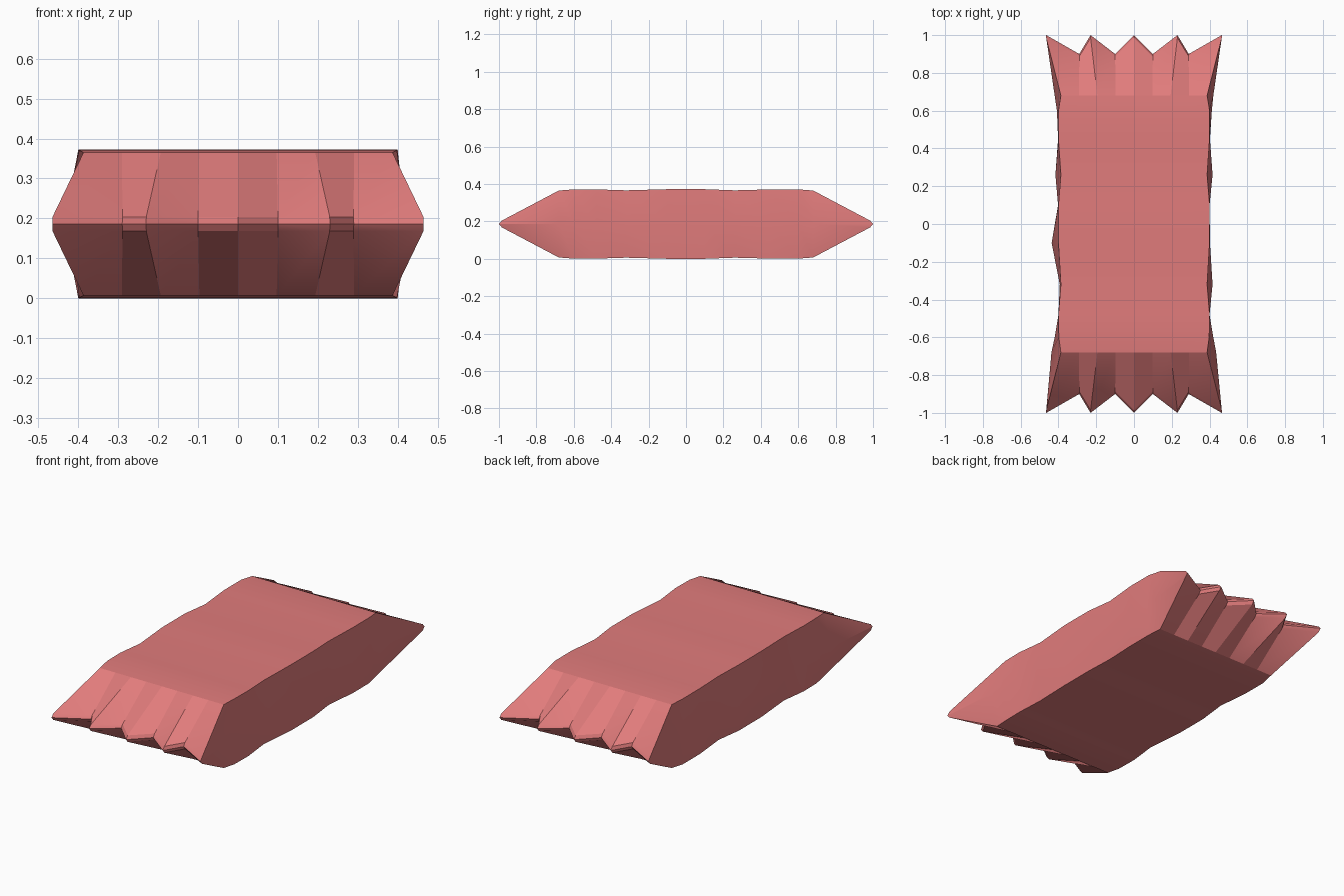
import bpy, bmesh

if "Cube" in bpy.data.objects:
    bpy.data.objects.remove(bpy.data.objects["Cube"])

MID = 0.187
# crimp columns: (x at the toothed edge, is a tooth tip)
TEETH = [(-0.465, 1), (-0.29, 0), (-0.23, 1), (-0.1, 0), (0, 1),
         (0.1, 0), (0.23, 1), (0.29, 0), (0.465, 1)]
BODY = [-1, -0.75, -0.5, -0.25, 0, 0.25, 0.5, 0.75, 1]

# body stations: y, top edge half width, left seam x, right seam x, top height
STATIONS = [
    (-0.68, 0.387, -0.437, 0.435, 0.366),
    (-0.60, 0.398, -0.42, 0.42, 0.372),
    (-0.48, 0.40, -0.40, 0.40, 0.372),
    (-0.32, 0.387, -0.393, 0.416, 0.367),
    (-0.10, 0.40, -0.436, 0.402, 0.373),
    (0.10, 0.40, -0.402, 0.40, 0.373),
    (0.26, 0.387, -0.416, 0.416, 0.367),
    (0.45, 0.40, -0.402, 0.402, 0.372),
    (0.60, 0.40, -0.408, 0.412, 0.372),
    (0.68, 0.387, -0.42, 0.42, 0.366),
]

bm = bmesh.new()


def ring(top, right, left):
    """Closed loop: top left to right, right seam, bottom right to left, left seam."""
    bottom = [(x, y, 2 * MID - z) for x, y, z in reversed(top)]
    return [bm.verts.new(p) for p in top + [right] + bottom + [left]]


def end_ring(s):
    top = [(x * 0.999, s * ((0.985 if tip else 0.887)), 0.205) for x, tip in TEETH]
    return ring(top, (0.465, s, MID), (-0.465, s, MID))


rings = [end_ring(-1)]
for y, w, left, right, h in STATIONS:
    rings.append(ring([(b * w, y, h) for b in BODY], (right, y, MID), (left, y, MID)))
rings.append(end_ring(1))

# wrapper skin
for a, b in zip(rings, rings[1:]):
    for i in range(20):
        j = (i + 1) % 20
        bm.faces.new((a[i], a[j], b[j], b[i]))

# toothed end seams
for r, s in ((rings[0], -1), (rings[-1], 1)):
    inner = [bm.verts.new((x, s * (1 if tip else 0.9), MID)) for x, tip in TEETH[1:-1]]
    seam = [r[19]] + inner + [r[9]]
    bottom = r[10:19][::-1]
    for i in range(8):
        bm.faces.new((r[i], r[i + 1], seam[i + 1], seam[i]))
        bm.faces.new((seam[i], seam[i + 1], bottom[i + 1], bottom[i]))

bmesh.ops.recalc_face_normals(bm, faces=bm.faces)
zmin = min(v.co.z for v in bm.verts)
bmesh.ops.translate(bm, verts=bm.verts, vec=(0, 0, -zmin))
mesh = bpy.data.meshes.new("bar_wrapper")
bm.to_mesh(mesh)
bm.free()

wrapper = bpy.data.objects.new("bar_wrapper", mesh)
bpy.context.collection.objects.link(wrapper)
mat = bpy.data.materials.new("wrapper_red")
mat.diffuse_color = (0.75, 0.2, 0.2, 1)
mat.use_nodes = True
mat.node_tree.nodes["Principled BSDF"].inputs["Base Color"].default_value = mat.diffuse_color
mesh.materials.append(mat)

bpy.context.view_layer.objects.active = wrapper
wrapper.select_set(True)
bpy.ops.object.shade_smooth_by_angle(angle=0.45)
